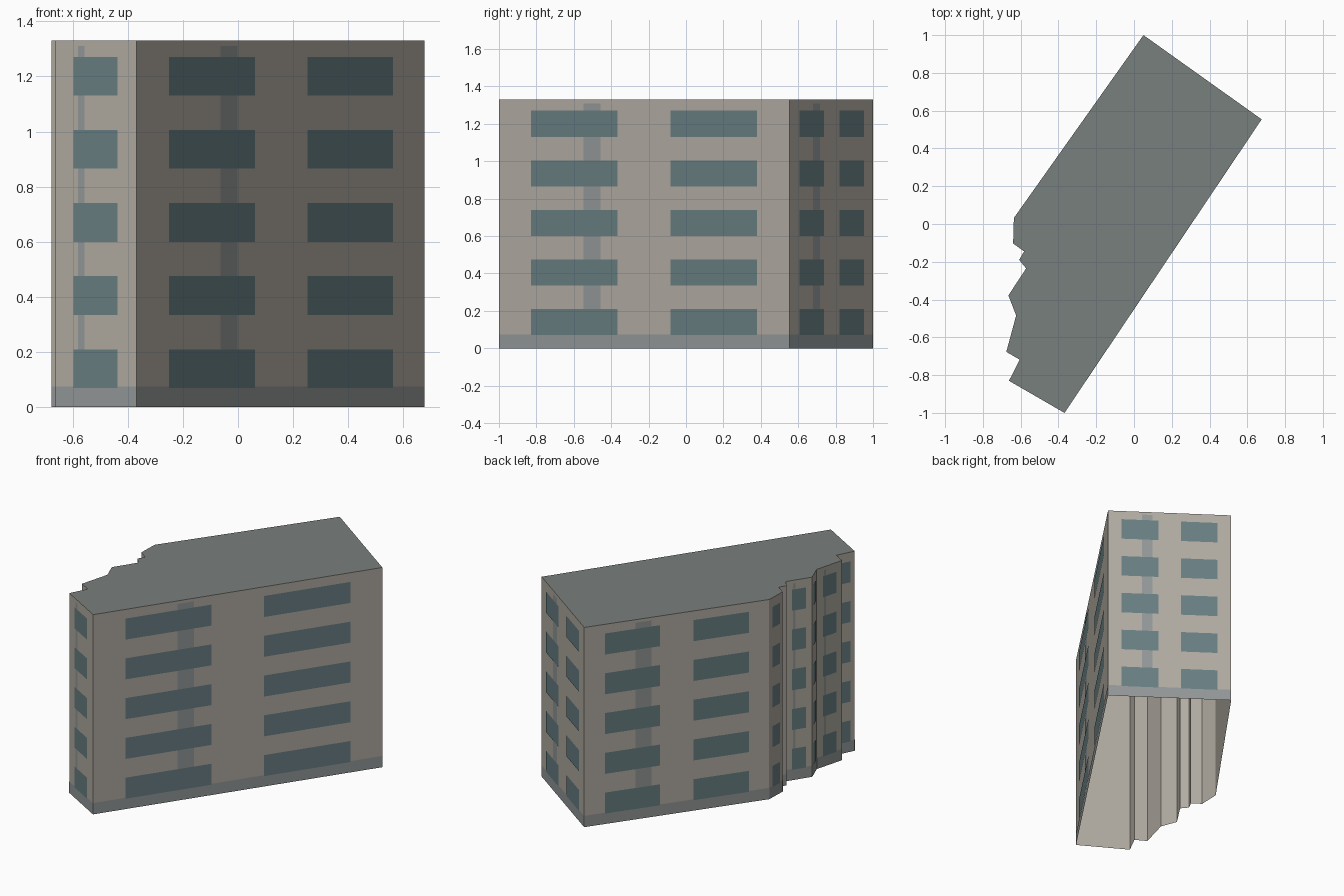
import bpy
from mathutils import Vector

if "Cube" in bpy.data.objects:
    bpy.data.objects.remove(bpy.data.objects["Cube"])

HEIGHT = 1.33
FLOORS, FLOOR_STEP = 5, 0.265
WIN_BOTTOM, WIN_HEIGHT = 0.07, 0.14

# Footprint, anticlockwise from the back corner
PLAN = [Vector(p) for p in (
    (0.05, 1.0), (-0.636, 0.032), (-0.64, -0.103), (-0.582, -0.145),
    (-0.608, -0.19), (-0.571, -0.235), (-0.665, -0.378), (-0.624, -0.484),
    (-0.676, -0.677), (-0.605, -0.718), (-0.662, -0.83), (-0.368, -1.0),
    (0.676, 0.554))]
WALLS = list(zip(PLAN, PLAN[1:] + PLAN[:1]))


def material(name, rgb):
    m = bpy.data.materials.new(name)
    m.diffuse_color = (*rgb, 1)
    m.use_nodes = True
    m.node_tree.nodes["Principled BSDF"].inputs["Base Color"].default_value = m.diffuse_color
    return m


def build(name, quads, mat):
    """Make one object from a list of polygons given by their corners."""
    verts, faces = [], []
    for q in quads:
        faces.append(range(len(verts), len(verts) + len(q)))
        verts += q
    mesh = bpy.data.meshes.new(name)
    mesh.from_pydata(verts, [], [list(f) for f in faces])
    mesh.materials.append(mat)
    ob = bpy.data.objects.new(name, mesh)
    bpy.context.collection.objects.link(ob)
    return ob


def panel(a, b, u0, u1, z0, z1, out=0.0):
    """Upright rectangle on wall a-b between fractions u0 and u1."""
    d = b - a
    n = Vector((d.y, -d.x)).normalized() * out
    p, q = a + d * u0 + n, a + d * u1 + n
    return [(p.x, p.y, z0), (q.x, q.y, z0), (q.x, q.y, z1), (p.x, p.y, z1)]


wall_mat = material("wall", (0.44, 0.41, 0.36))
roof_mat = material("roof", (0.19, 0.215, 0.205))
glass_mat = material("glass", (0.14, 0.21, 0.225))
trim_mat = material("trim", (0.29, 0.31, 0.31))

# Outer shell, open underneath, and flat roof
build("walls", [panel(a, b, 0, 1, 0, HEIGHT) for a, b in WALLS], wall_mat)
build("roof", [[(p.x, p.y, HEIGHT) for p in PLAN]], roof_mat)

# Plinth, vertical trim strips and windows lie just proud of the walls
plinth, strips, windows = [], [], []
for a, b in WALLS:
    length = (b - a).length
    plinth.append(panel(a, b, 0, 1, 0, 0.075, 0.001))
    if length < 0.1:
        continue
    if length > 0.15:
        half = min(0.109 / length, 0.085) / 2
        strips.append(panel(a, b, 0.32 - half, 0.32 + half, 0.075, 1.31, 0.0015))
    # Two columns on long walls, one on short walls
    columns = [(0.111, 0.409), (0.591, 0.889)] if length > 0.4 else [(0.23, 0.77)]
    for floor in range(FLOORS):
        z = WIN_BOTTOM + floor * FLOOR_STEP
        for u0, u1 in columns:
            windows.append(panel(a, b, u0, u1, z, z + WIN_HEIGHT, 0.003))

build("plinth", plinth, trim_mat)
build("trim_strips", strips, trim_mat)
build("windows", windows, glass_mat)
